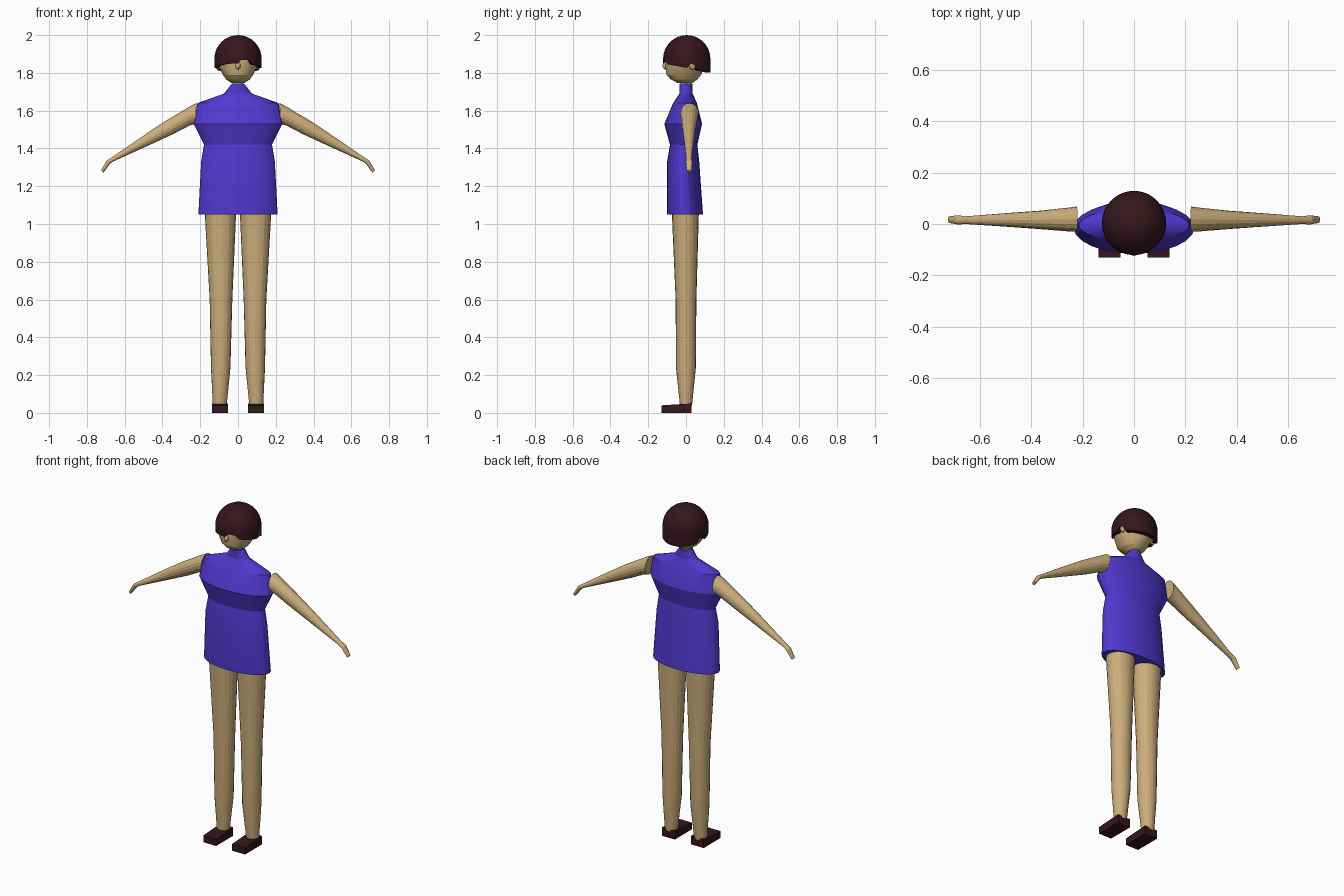
import bpy, bmesh, math

if "Cube" in bpy.data.objects:
    bpy.data.objects.remove(bpy.data.objects["Cube"])


def material(name, rgb):
    m = bpy.data.materials.new(name)
    m.diffuse_color = (*rgb, 1)
    m.use_nodes = True
    m.node_tree.nodes["Principled BSDF"].inputs["Base Color"].default_value = m.diffuse_color
    return m


SKIN = material("skin", (0.60, 0.42, 0.20))
BLUE = material("blue cloth", (0.08, 0.04, 0.62))
DARK = material("dark brown", (0.035, 0.008, 0.012))


def finish(bm, name, mat, mirror=False, angle=17):
    bmesh.ops.recalc_face_normals(bm, faces=bm.faces)
    me = bpy.data.meshes.new(name)
    bm.to_mesh(me)
    bm.free()
    me.materials.append(mat)
    ob = bpy.data.objects.new(name, me)
    bpy.context.collection.objects.link(ob)
    if mirror:
        ob.modifiers.new("mirror", "MIRROR")
    bpy.ops.object.select_all(action="DESELECT")
    bpy.context.view_layer.objects.active = ob
    ob.select_set(True)
    bpy.ops.object.shade_smooth_by_angle(angle=math.radians(angle))
    return ob


def skin_rows(bm, rows):
    for a, b in zip(rows, rows[1:]):
        n = len(a)
        for i in range(n):
            j = (i + 1) % n
            bm.faces.new((a[i], a[j], b[j], b[i]))


def loft(name, rings, mat, sides=24, mirror=False):
    """Ellipse rings: two opposite points in the xz plane, then the y range."""
    bm = bmesh.new()
    rows = []
    for ax, az, bx, bz, y0, y1 in rings:
        row = []
        for i in range(sides):
            t = 2 * math.pi * i / sides
            c, s = (1 + math.cos(t)) / 2, (1 + math.sin(t)) / 2
            row.append(bm.verts.new((ax + (bx - ax) * c, y0 + (y1 - y0) * s,
                                     az + (bz - az) * c)))
        rows.append(row)
    skin_rows(bm, rows)
    bm.faces.new(rows[0])
    bm.faces.new(rows[-1])
    return finish(bm, name, mat, mirror)


def upright(data):
    return [(x0, z, x1, z, y0, y1) for z, x0, x1, y0, y1 in data]


# Tunic with collar
loft("tunic", upright([
    (1.05, -0.21, 0.21, -0.10, 0.09),
    (1.33, -0.195, 0.195, -0.10, 0.07),
    (1.42, -0.18, 0.18, -0.085, 0.06),
    (1.53, -0.235, 0.235, -0.115, 0.085),
    (1.64, -0.215, 0.215, -0.068, 0.058),
    (1.69, -0.075, 0.075, -0.035, 0.035),
    (1.74, -0.035, 0.035, -0.035, 0.035)]), BLUE)
loft("neck", upright([(1.72, -0.03, 0.03, -0.03, 0.03),
                      (1.79, -0.03, 0.03, -0.03, 0.03)]), SKIN, 16)

# Limbs
loft("leg", upright([
    (0.04, 0.06, 0.133, -0.032, 0.032),
    (0.24, 0.04, 0.143, -0.053, 0.052),
    (0.60, 0.03, 0.15, -0.055, 0.055),
    (1.06, 0.01, 0.176, -0.075, 0.068)]), SKIN, 20, True)
loft("arm", [
    (0.22, 1.64, 0.225, 1.53, -0.03, 0.068),
    (0.25, 1.625, 0.255, 1.522, -0.029, 0.064),
    (0.385, 1.545, 0.345, 1.475, -0.02, 0.052),
    (0.49, 1.475, 0.46, 1.422, -0.012, 0.044),
    (0.665, 1.355, 0.645, 1.338, 0.0, 0.030),
    (0.695, 1.335, 0.675, 1.322, -0.002, 0.034),
    (0.725, 1.285, 0.712, 1.272, 0.004, 0.030)], SKIN, 16, True)

# Shoes: boxes with a slightly lower toe
bm = bmesh.new()
bmesh.ops.create_cube(bm, size=1)
for v in bm.verts:
    front = v.co.y < 0
    v.co = (0.095 + v.co.x * 0.085, -0.05 + v.co.y * 0.16,
            0 if v.co.z < 0 else (0.04 if front else 0.05))
finish(bm, "shoe", DARK, True)

# Head
loft("head", upright([
    (1.747, -0.035, 0.035, -0.045, 0.035),
    (1.765, -0.062, 0.062, -0.08, 0.06),
    (1.79, -0.08, 0.08, -0.103, 0.08),
    (1.83, -0.10, 0.10, -0.11, 0.095),
    (1.87, -0.112, 0.112, -0.11, 0.105),
    (1.92, -0.098, 0.098, -0.095, 0.10),
    (1.96, -0.065, 0.065, -0.06, 0.065)]), SKIN)


def blob(name, loc, size, mirror=False):
    bm = bmesh.new()
    bmesh.ops.create_uvsphere(bm, u_segments=12, v_segments=8, radius=1)
    for v in bm.verts:
        v.co = [l + c * s for l, c, s in zip(loc, v.co, size)]
    finish(bm, name, SKIN, mirror, 40)


blob("nose", (0, -0.108, 1.838), (0.014, 0.016, 0.02))
blob("ear", (0.106, 0.035, 1.845), (0.014, 0.02, 0.028), True)

# Hair: dome with straight sides, lower at the back, notched at fringe and ears
N = 40
bm = bmesh.new()
R, ZC, YC = 0.125, 1.875, 0.004


def hem(t):
    back = (1 + math.sin(t)) / 2
    z = 1.85 - 0.048 * back
    x, y = math.cos(t), math.sin(t)
    if y < -0.8 and 0 < x < 0.5:
        z += 0.02                  # fringe gap
    if abs(x) > 0.9 and 0.1 < y < 0.42:
        z += 0.025                 # ear gap
    return z


rows = []
for k in range(1, 9):
    p = math.pi / 2 * k / 8
    rows.append([bm.verts.new((R * math.sin(p) * math.cos(2 * math.pi * i / N),
                               YC + R * math.sin(p) * math.sin(2 * math.pi * i / N),
                               ZC + R * math.cos(p))) for i in range(N)])
for r in (R, R * 0.8):
    rows.append([bm.verts.new((r * math.cos(2 * math.pi * i / N),
                               YC + r * math.sin(2 * math.pi * i / N),
                               hem(2 * math.pi * i / N))) for i in range(N)])
skin_rows(bm, rows)
top = bm.verts.new((0, YC, ZC + R))
for i in range(N):
    bm.faces.new((top, rows[0][i], rows[0][(i + 1) % N]))
finish(bm, "hair", DARK, angle=35)
